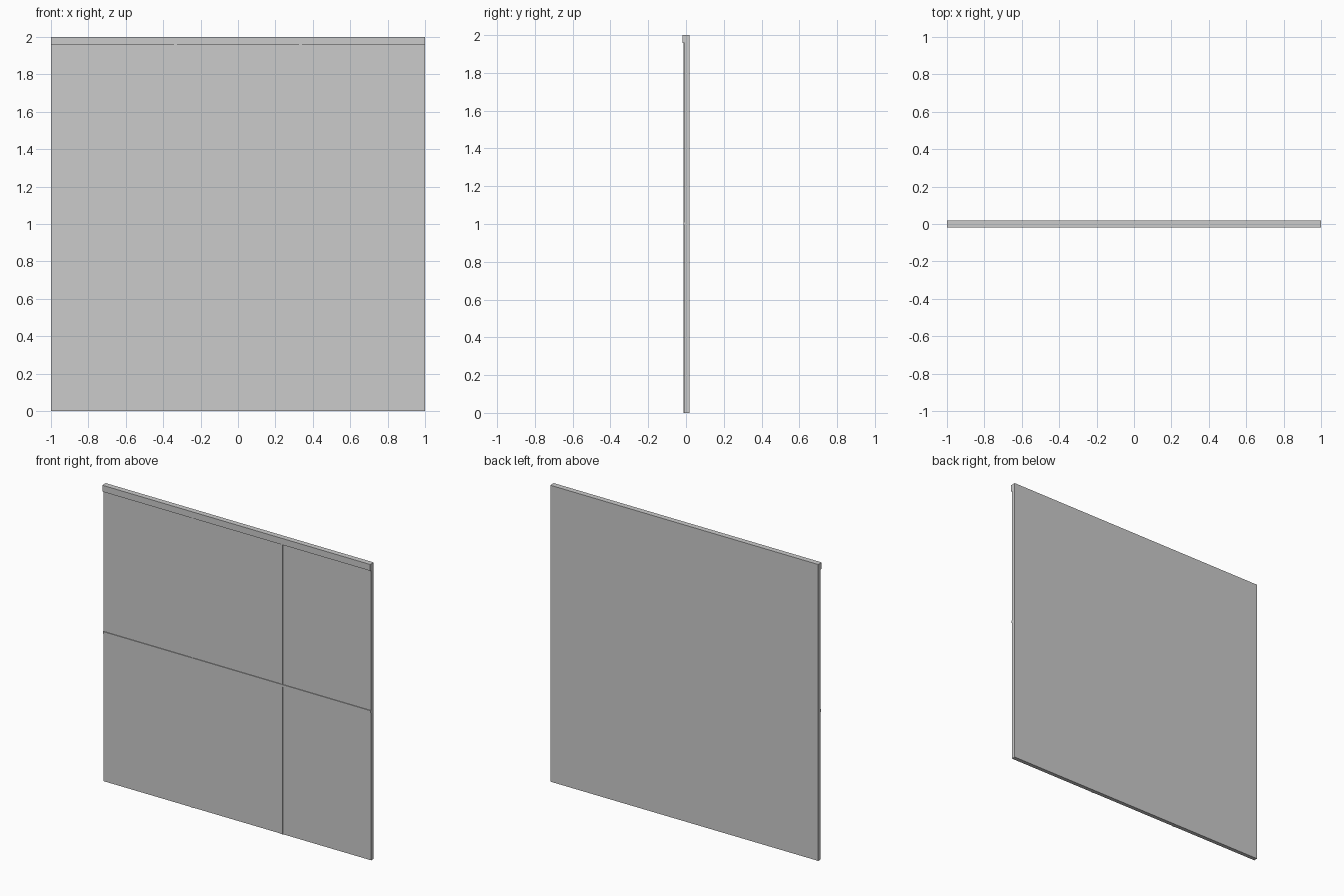
import bpy

if "Cube" in bpy.data.objects:
    bpy.data.objects.remove(bpy.data.objects["Cube"])

BACK = 0.0185    # rear plane of the wall
FACE = -0.0085   # front plane of the wall panel


def box(name, x, y, z):
    """Box from (min, max) ranges on each axis."""
    bpy.ops.mesh.primitive_cube_add(size=1)
    ob = bpy.context.object
    ob.name = name
    ob.location = [(a + b) / 2 for a, b in (x, y, z)]
    ob.scale = [b - a for a, b in (x, y, z)]
    bpy.ops.object.transform_apply(location=True, rotation=False, scale=True)
    return ob


# Flat wall sheet
box("wall_panel", (-1, 1), (FACE, BACK), (0, 2))

# Top trim along the front edge
box("top_trim", (-1, 1), (-0.0185, FACE), (1.957, 2))

# Vertical seam strips dividing the wall into thirds
for side, cx in (("left", -1 / 3), ("right", 1 / 3)):
    box(f"vertical_seam_{side}", (cx - 0.008, cx + 0.008), (-0.012, FACE), (0, 1.957))

# Horizontal seam strip at mid height
box("horizontal_seam", (-1, 1), (-0.0135, FACE), (0.995, 1.011))
